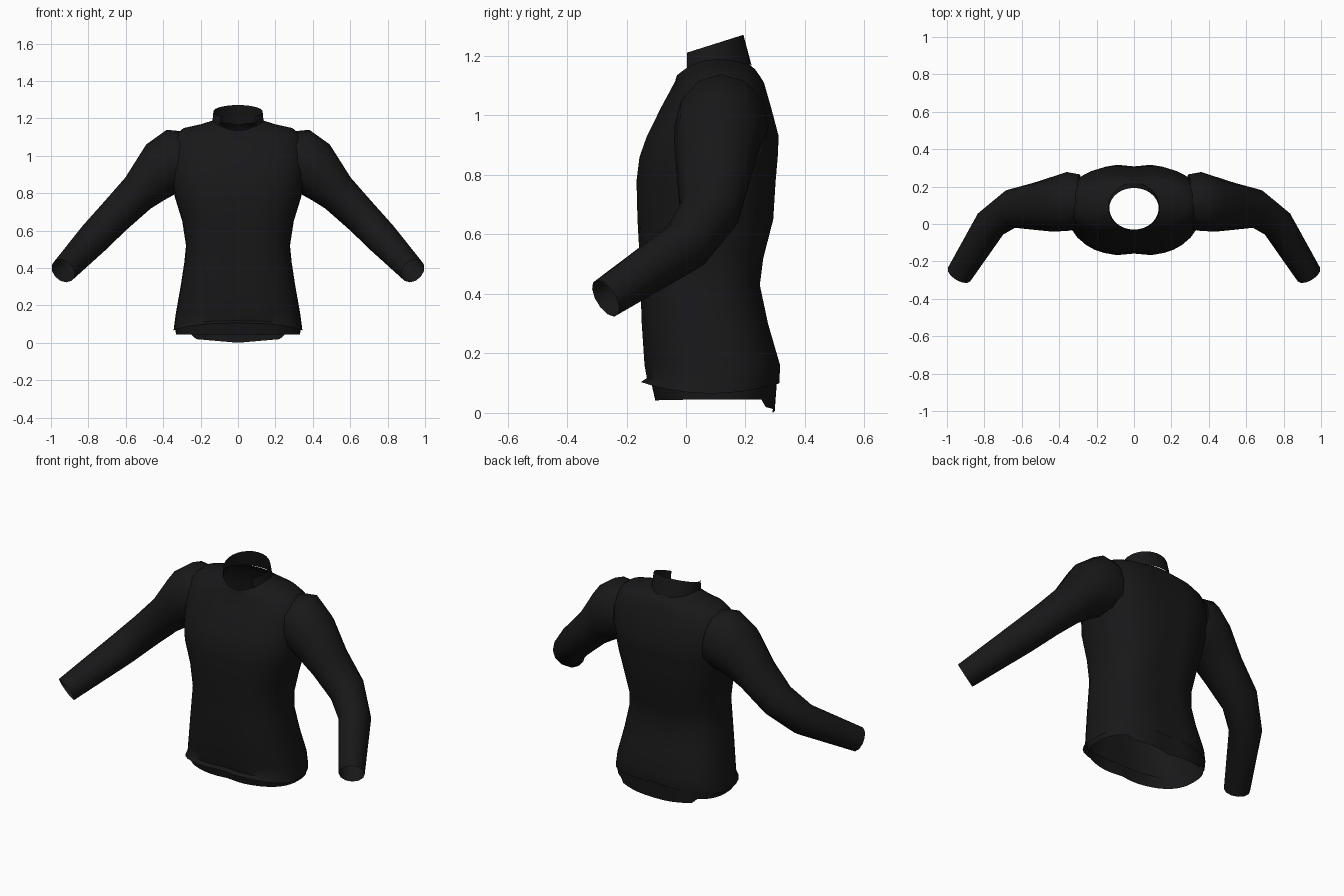
import bpy, bmesh, math
from mathutils import Vector

if "Cube" in bpy.data.objects:
    bpy.data.objects.remove(bpy.data.objects["Cube"])

fabric = bpy.data.materials.new("black_fabric")
fabric.diffuse_color = (0.009, 0.009, 0.010, 1)
fabric.use_nodes = True
fabric.node_tree.nodes["Principled BSDF"].inputs["Base Color"].default_value = fabric.diffuse_color


def loft(name, rings, closed=True, mirror=False, angle=50):
    """Skin a list of equal-length point rings into an open shell."""
    bm = bmesh.new()
    rows = [[bm.verts.new(p) for p in r] for r in rings]
    n = len(rows[0])
    for a, b in zip(rows, rows[1:]):
        for i in range(n if closed else n - 1):
            j = (i + 1) % n
            bm.faces.new((a[i], a[j], b[j], b[i]))
    me = bpy.data.meshes.new(name)
    bm.to_mesh(me)
    bm.free()
    me.materials.append(fabric)
    ob = bpy.data.objects.new(name, me)
    bpy.context.collection.objects.link(ob)
    if mirror:
        ob.modifiers.new("mirror", 'MIRROR')
    bpy.ops.object.select_all(action='DESELECT')
    ob.select_set(True)
    bpy.context.view_layer.objects.active = ob
    bpy.ops.object.shade_smooth_by_angle(angle=math.radians(angle))
    return ob


def power(v, e):
    return math.copysign(abs(v) ** (2 / e), v)


def body_ring(rx, yf, yb, zf, zs, zb, e=2.5, dip=0.012, n=32):
    """Rounded-box section; heights given at front, side and back."""
    pts = []
    for i in range(n):
        t = 2 * math.pi * i / n
        c, s = math.cos(t), math.sin(t)
        x = rx * power(c, e)
        k = power(s, e)
        y = (yf + yb) / 2 + (yb - yf) / 2 * k
        y -= dip * math.copysign(max(0, 1 - abs(x) / 0.09), s)
        z = zs + ((zb if s > 0 else zf) - zs) * k * k
        pts.append((x, y, z))
    return pts


def tube_ring(c, d, ru, rv, n=12):
    """Elliptical section square to direction d."""
    d = Vector(d).normalized()
    v = d.cross(Vector((0, 0, 1))).normalized()
    u = v.cross(d)
    return [Vector(c) + v * rv * math.cos(2 * math.pi * i / n)
            + u * ru * math.sin(2 * math.pi * i / n) for i in range(n)]


# torso shell, hem to neckline
level = [(0.16, 0.332, -0.143, 0.32), (0.30, 0.307, -0.153, 0.28),
         (0.43, 0.287, -0.158, 0.253), (0.52, 0.278, -0.161, 0.265),
         (0.65, 0.298, -0.168, 0.298), (0.78, 0.338, -0.17, 0.305),
         (0.86, 0.352, -0.16, 0.312), (0.93, 0.36, -0.135, 0.315),
         (1.03, 0.365, -0.085, 0.288)]
torso = [body_ring(0.345, -0.155, 0.317, 0.105, 0.065, 0.10),
         body_ring(0.342, -0.135, 0.318, 0.118, 0.085, 0.12)]
torso += [body_ring(rx, yf, yb, z, z, z) for z, rx, yf, yb in level]
torso += [body_ring(0.345, -0.052, 0.265, 1.09, 1.105, 1.11, 2.4),
          body_ring(0.29, -0.04, 0.25, 1.115, 1.148, 1.135, 2.3, 0.006),
          body_ring(0.20, -0.034, 0.232, 1.125, 1.168, 1.155, 2.1, 0),
          body_ring(0.136, -0.03, 0.215, 1.135, 1.188, 1.17, 2, 0)]
loft("torso", torso)

# inner hem band with a longer tail at the back
top = body_ring(0.338, -0.128, 0.312, 0.13, 0.11, 0.13, n=48)
low = body_ring(0.332, -0.108, 0.303, 0.042, 0.045, 0.045, n=48)
low = [(x, y, 0.0 + 0.02 * (abs(x) / 0.23) if y > 0.2 and abs(x) < 0.235 else z)
       for x, y, z in low]
loft("hem_band", [top, low])

# sleeves: shoulder, upper arm, elbow, cuff
sleeve = [tube_ring((0.29, 0.12, 0.97), (1, 0, -0.1), 0.162, 0.145),
          tube_ring((0.36, 0.12, 0.966), (1, 0, -0.12), 0.174, 0.158),
          tube_ring((0.445, 0.105, 0.91), (0.957, 0, -0.29), 0.157, 0.145),
          tube_ring((0.535, 0.095, 0.80), (0.77, 0, -0.63), 0.107, 0.126),
          tube_ring((0.66, 0.08, 0.675), (0.75, -0.18, -0.6), 0.097, 0.103),
          tube_ring((0.767, 0.0, 0.563), (0.5, -0.6, -0.5), 0.090, 0.088),
          tube_ring((0.935, -0.27, 0.385), (0.17, -0.28, -0.175), 0.070, 0.070)]
loft("sleeves", sleeve, mirror=True)

# standing collar, open at the front
base, mid, rim = [], [], []
for i in range(21):
    t = math.radians(-45 + 270 * i / 20)
    c, s = math.cos(t), math.sin(t)
    y = 0.085 + (0.135 if s > 0 else 0.117) * s
    base.append((0.138 * c, y, 1.18 - (0.01 if s > 0 else 0.07) * s * s))
    y = 0.085 + (0.108 if s > 0 else 0.115) * s
    rim.append((0.132 * c, y, 1.21 + 0.06 * y / 0.19))
    mid.append([(a + b) / 2 for a, b in zip(base[-1], rim[-1])])
loft("collar", [base, mid, rim], closed=False)
